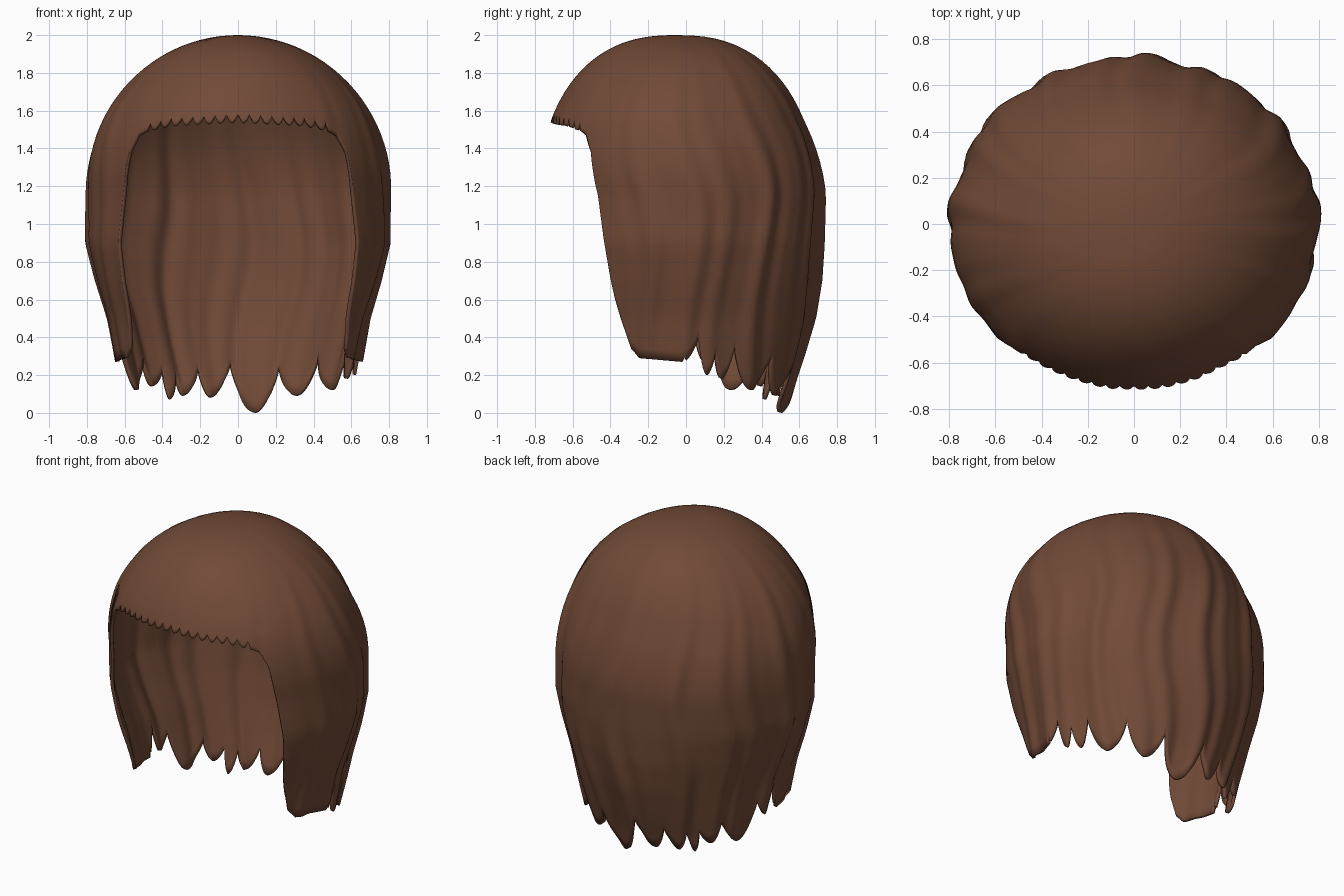
import bpy, bmesh, math
from math import sin, cos, pi, radians

cube = bpy.data.objects.get("Cube")
if cube:
    bpy.data.objects.remove(cube, do_unlink=True)

COLUMNS, ROWS = 720, 40
DOME_Z, DOME_R = 1.2, 0.8
DROP = DOME_R * pi / 2

# Hem height by angle from the back (degrees, positive towards +x)
RIGHT = [(-180, 1.54), (-150, 1.52), (-138, 1.49), (-135, 1.47), (-132, 1.38), (-130.5, 1.2),
         (-127.5, 0.95), (-123, 0.6), (-118, 0.34), (-114, 0.29), (-92, 0.27)]
LOCKS = [(-87, 0.47), (-81, 0.27), (-75, 0.37), (-64, 0.12), (-53, 0.28), (-46, 0.14),
         (-40, 0.22), (-37, 0.07), (-33, 0.21), (-28, 0.09),
         (-20, 0.23), (-14, 0.08), (-4, 0.26), (9, 0.0), (20, 0.24), (30, 0.09), (42, 0.3),
         (52, 0.12), (65, 0.35), (70, 0.18), (75, 0.32), (79, 0.2), (84, 0.4)]
HEM = RIGHT + LOCKS + [(-a, z) for a, z in reversed(RIGHT)]
# Half width and half depth of the falling hair by height
WIDTH = [(0, 0.6), (0.3, 0.65), (0.5, 0.685), (0.7, 0.745), (0.9, 0.795), (1.05, 0.795), (1.2, 0.795)]
DEPTH = [(0, 0.52), (0.15, 0.56), (0.3, 0.61), (0.5, 0.67), (0.7, 0.705), (0.9, 0.72), (1.2, 0.725)]


def lookup(table, x, ease=None):
    """Interpolate a table, optionally with an easing rule."""
    for (x0, y0), (x1, y1) in zip(table, table[1:]):
        if x <= x1:
            t = max(0, (x - x0) / (x1 - x0))
            return y0 + (y1 - y0) * (ease(t, y0, y1, x) if ease else t)
    return table[-1][1]


def lock_ease(t, y0, y1, x):
    """Blunt lock tips and sharp notches, straight along the face opening."""
    if abs(x) > 90:
        return t
    return sin(t * pi / 2) ** 0.75 if y1 < y0 else 1 - sin((1 - t) * pi / 2) ** 0.75


def hem_height(deg):
    z = lookup(HEM, deg, lock_ease)
    if abs(deg) > 139:                       # scalloped fringe
        z += 0.042 * (1 - abs(sin(radians(deg) * 36)))
    return z


def folds(a, z, q):
    """Radial offset of the strand folds, strongest at the sides and back."""
    sway = a + 0.06 * sin(5 * z + 2 * a)
    wave = (0.45 * sin(21 * sway) + 0.4 * sin(13 * sway + 1.3)
            + 0.2 * sin(34 * sway + 0.6) + 0.35 * sin(8 * sway + 2))
    front = max(0, -cos(a))
    return 0.016 * wave * min(1, q * q) * (1 - 0.8 * front)


def hair_point(a, q):
    """q runs 0-1 over the dome and beyond 1 down the falling hair."""
    if q < 1:
        z = DOME_Z + DOME_R * cos(q * pi / 2)
        rx = 0.795 * sin(q * pi / 2)
        ry = 0.725 * sin(q * pi / 2) ** 0.82
    else:
        z = DOME_Z - (q - 1) * DROP
        rx, ry = lookup(WIDTH, z), lookup(DEPTH, z)
    shift = -0.05 * min(1, max(0, (z - 1.15) / 0.4))
    f = folds(a, z, q)
    return ((rx + f) * sin(a), (ry + f) * cos(a) + shift, z)


# Hair shell
bm = bmesh.new()
crown = bm.verts.new(hair_point(0, 0))
columns = []
for i in range(COLUMNS):
    deg = -180 + 360 * i / COLUMNS
    h = hem_height(deg)
    end = math.acos((h - DOME_Z) / DOME_R) * 2 / pi if h > DOME_Z else 1 + (DOME_Z - h) / DROP
    columns.append([bm.verts.new(hair_point(radians(deg), end * j / ROWS))
                    for j in range(1, ROWS + 1)])
for i, left in enumerate(columns):
    right = columns[(i + 1) % COLUMNS]
    bm.faces.new((crown, right[0], left[0]))
    for j in range(ROWS - 1):
        bm.faces.new((left[j], right[j], right[j + 1], left[j + 1]))
bmesh.ops.recalc_face_normals(bm, faces=bm.faces)
if max(bm.faces, key=lambda f: f.calc_center_median().z).normal.z < 0:
    bmesh.ops.reverse_faces(bm, faces=bm.faces)
mesh = bpy.data.meshes.new("hair")
bm.to_mesh(mesh)
bm.free()
hair = bpy.data.objects.new("hair", mesh)
bpy.context.collection.objects.link(hair)

# Thickness of the strands
solid = hair.modifiers.new("thickness", 'SOLIDIFY')
solid.thickness = 0.02
solid.offset = -1

# Brown hair colour
brown = bpy.data.materials.new("brown_hair")
brown.use_nodes = True
colour = (0.165, 0.068, 0.038, 1)
brown.diffuse_color = colour
shader = brown.node_tree.nodes["Principled BSDF"]
shader.inputs["Base Color"].default_value = colour
shader.inputs["Roughness"].default_value = 0.7
mesh.materials.append(brown)

bpy.context.view_layer.objects.active = hair
hair.select_set(True)
bpy.ops.object.shade_smooth_by_angle(angle=radians(50))
